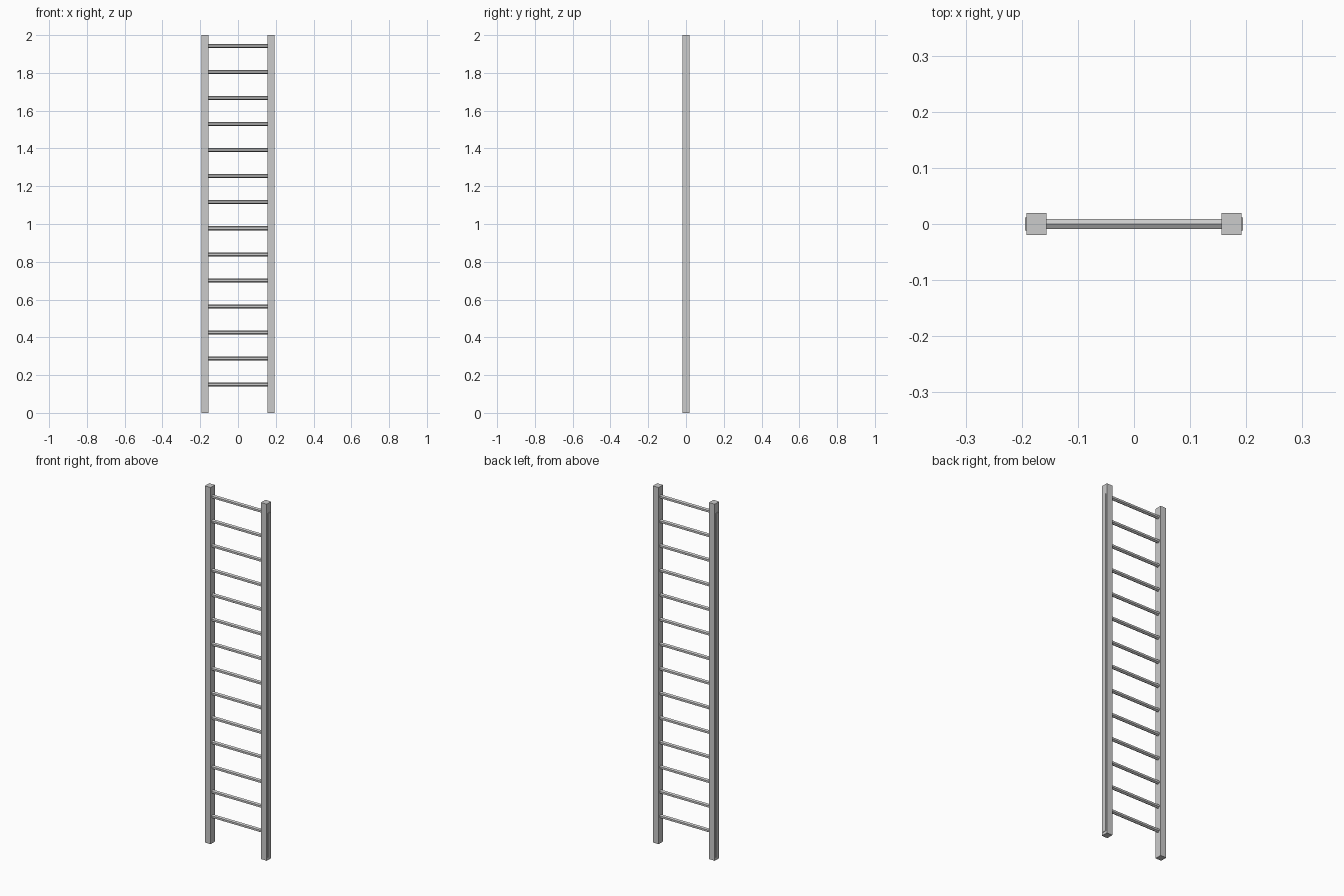
import bpy
import math

if "Cube" in bpy.data.objects:
    bpy.data.objects.remove(bpy.data.objects["Cube"])

RAIL_X = 0.174      # rail centre distance from the middle
RUNGS = 14


def box(name, center, size):
    bpy.ops.mesh.primitive_cube_add(size=1, location=center)
    ob = bpy.context.object
    ob.name = name
    ob.scale = size
    bpy.ops.object.transform_apply(location=False, rotation=False, scale=True)
    return ob


# Side rails, each with a thin raised strip on its outer face
for side, s in (("left", -1), ("right", 1)):
    box(side + "_rail", (s * RAIL_X, 0, 1), (0.036, 0.039, 2))
    box(side + "_outer_strip", (s * 0.191, 0, 0.98), (0.006, 0.023, 1.93))

# Six-sided rungs with one ridge pointing up
for i in range(RUNGS):
    z = 0.15 + i * (1.943 - 0.15) / (RUNGS - 1)
    bpy.ops.mesh.primitive_cylinder_add(
        vertices=6, radius=0.0108, depth=0.314, end_fill_type='NGON',
        location=(0, 0, z), rotation=(0, math.pi / 2, 0))
    rung = bpy.context.object
    rung.name = f"rung_{i + 1}"
    # turn the section so that a corner faces straight up
    top = max((rung.rotation_euler.to_matrix() @ v.co for v in rung.data.vertices),
              key=lambda p: p.z)
    if abs(top.y) > 0.001:
        for v in rung.data.vertices:
            v.co.x, v.co.y = -v.co.y, v.co.x
